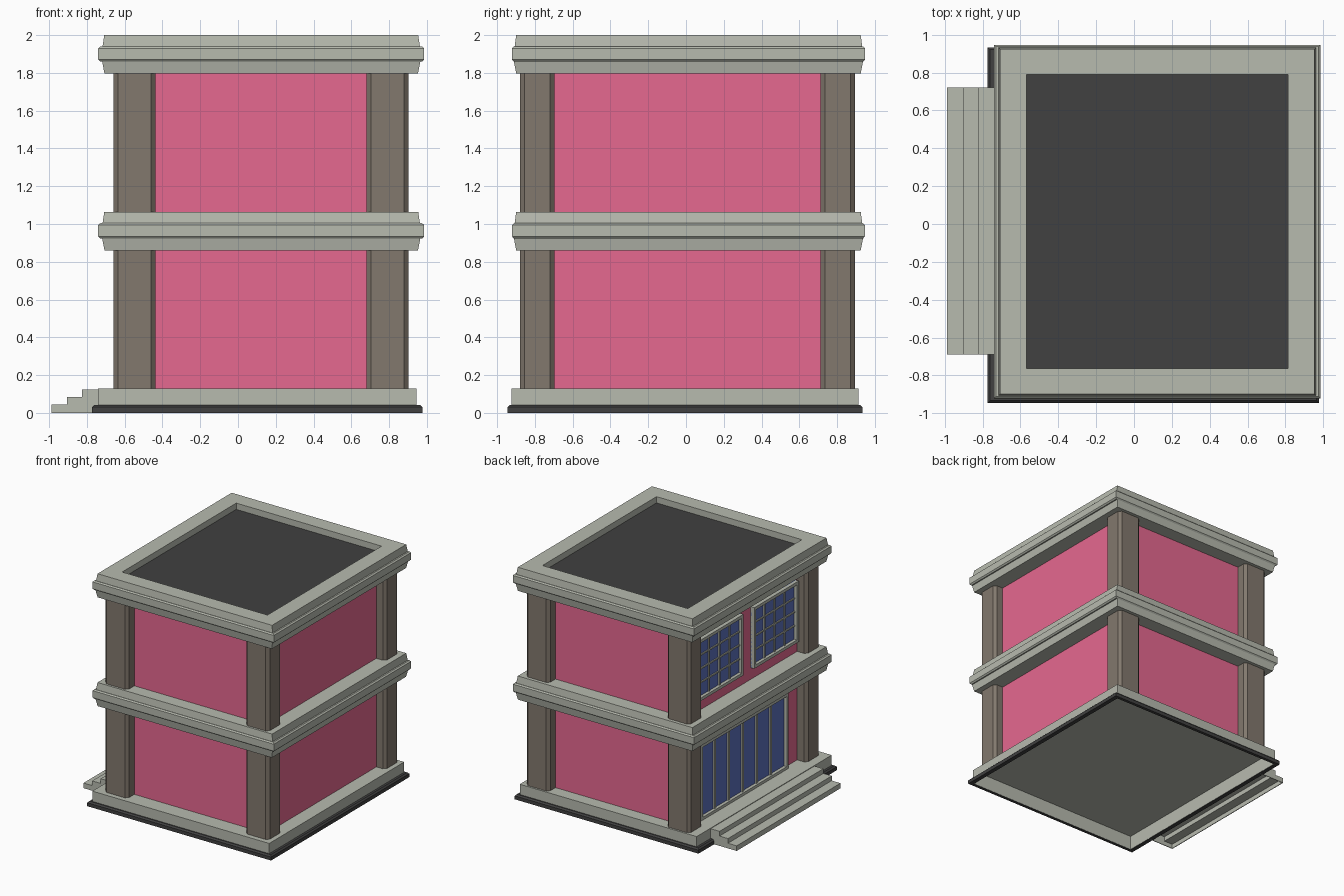
import bpy, bmesh

if "Cube" in bpy.data.objects:
    bpy.data.objects.remove(bpy.data.objects["Cube"])

def mat(name, r, g, b):
    m = bpy.data.materials.new(name)
    m.diffuse_color = (r, g, b, 1)
    m.use_nodes = True
    m.node_tree.nodes["Principled BSDF"].inputs["Base Color"].default_value = m.diffuse_color
    return m

STONE = mat("stone grey", 0.475, 0.495, 0.43)
PINK = mat("pink wall", 0.79, 0.14, 0.28)
TAUPE = mat("taupe column", 0.225, 0.19, 0.155)
DARK = mat("dark roof", 0.052, 0.052, 0.052)
BLUE = mat("blue glass", 0.11, 0.165, 0.52)

CX, CY = 0.123, 0.013   # centre of the building

def finish(name, bm, m):
    bmesh.ops.recalc_face_normals(bm, faces=bm.faces)
    me = bpy.data.meshes.new(name)
    bm.to_mesh(me)
    bm.free()
    me.materials.append(m)
    ob = bpy.data.objects.new(name, me)
    bpy.context.collection.objects.link(ob)
    return ob

def box(name, x0, x1, y0, y1, z0, z1, m, chamfer=0):
    bm = bmesh.new()
    bmesh.ops.create_cube(bm, size=1)
    for v in bm.verts:
        v.co.x = x1 if v.co.x > 0 else x0
        v.co.y = y1 if v.co.y > 0 else y0
        v.co.z = z1 if v.co.z > 0 else z0
    if chamfer:   # vertical edges only
        es = [e for e in bm.edges if abs(e.verts[0].co.z - e.verts[1].co.z) > 1e-4]
        bmesh.ops.bevel(bm, geom=es, offset=chamfer, segments=1, affect='EDGES')
    return finish(name, bm, m)

def loft(name, rings, m, close=False, cx=CX, cy=CY):
    """Stack rectangles (half x, half y, z); cap the ends or join last to first."""
    bm = bmesh.new()
    loops = [[bm.verts.new((cx + sx * hx, cy + sy * hy, z))
              for sx, sy in ((-1, -1), (1, -1), (1, 1), (-1, 1))] for hx, hy, z in rings]
    pairs = list(zip(loops, loops[1:]))
    if close:
        pairs.append((loops[-1], loops[0]))
    else:
        bm.faces.new(loops[0])
        bm.faces.new(loops[-1])
    for a, b in pairs:
        for i in range(4):
            j = (i + 1) % 4
            bm.faces.new((a[i], a[j], b[j], b[i]))
    return finish(name, bm, m)

# plinth ring and stone base, a shell that is open underneath
loft("plinth", [(0.838, 0.914, 0), (0.875, 0.94, 0), (0.875, 0.94, 0.03),
                (0.863, 0.928, 0.042), (0.838, 0.914, 0.042)], DARK, True, 0.102, -0.006)
loft("base_slab", [(0.836, 0.912, 0.124), (0.836, 0.912, 0.002), (0.842, 0.918, 0.002),
                   (0.842, 0.918, 0.13)], STONE, False, 0.102, -0.006)

# entrance steps, open underneath
def steps(y0=-0.69, y1=0.722, t=0.006):
    xs = (-0.988, -0.905, -0.825)
    for i, x in enumerate(xs):
        z = 0.044 + i * 0.0405
        x1 = xs[i + 1] + t if i < 2 else -0.735
        box(f"step_tread_{i + 1}", x, x1, y0, y1, z - t, z, STONE)
        box(f"step_riser_{i + 1}", x, x + t, y0, y1, max(z - 0.045, 0), z - t, STONE)
        for n, a in (("front", y0), ("back", y1 - t)):
            box(f"step_side_{n}_{i + 1}", x + t, x1, a, a + t, 0, z - t, STONE)
steps()

# walls
box("walls", -0.57, 0.818, -0.785, 0.803, 0.128, 1.90, PINK)

# chamfered corner columns
for nx, x in (("left", -0.66), ("right", 0.68)):
    for ny, y in (("front", -0.88), ("back", 0.713)):
        box(f"column_{ny}_{nx}", x, x + 0.223, y, y + 0.183, 0.128, 1.83, TAUPE, 0.024)

# cornices: stepped bands with tapered top and bottom
def band(z):
    return [(0.83, 0.912, z), (0.842, 0.924, z + 0.062), (0.852, 0.924, z + 0.062),
            (0.863, 0.934, z + 0.073), (0.863, 0.934, z + 0.133), (0.852, 0.924, z + 0.143),
            (0.84, 0.92, z + 0.143), (0.831, 0.912, z + 0.203)]

loft("middle_cornice", band(0.861), STONE)
loft("top_cornice", band(1.797) + [(0.692, 0.776, 2.0), (0.692, 0.776, 1.94)], STONE)
box("roof", CX - 0.692, CX + 0.692, CY - 0.776, CY + 0.776, 1.938, 1.946, DARK)

# windows on the entrance side: glass plate, frame and glazing bars
def window(name, y0, y1, z0, z1, cols, rows, f=0.03, bar=0.012):
    w = -0.57
    box(name + "_glass", w - 0.008, w + 0.001, y0, y1, z0, z1, BLUE)
    for n, a, b in (("bottom", z0, z0 + f), ("top", z1 - f, z1)):
        box(f"{name}_frame_{n}", w - 0.035, w, y0, y1, a, b, STONE)
    for n, a, b in (("a", y0, y0 + f), ("b", y1 - f, y1)):
        box(f"{name}_frame_{n}", w - 0.035, w, a, b, z0 + f, z1 - f, STONE)
    for i in range(1, cols):
        y = y0 + f + (y1 - y0 - 2 * f) * i / cols
        box(f"{name}_upright_{i}", w - 0.02, w, y - bar / 2, y + bar / 2, z0 + f, z1 - f, STONE)
    for i in range(1, rows):
        z = z0 + f + (z1 - z0 - 2 * f) * i / rows
        box(f"{name}_crossbar_{i}", w - 0.018, w, y0 + f, y1 - f, z - bar / 2, z + bar / 2, STONE)

window("upper_window_front", -0.67, -0.065, 1.165, 1.69, 4, 4, 0.026)
window("upper_window_back", 0.08, 0.685, 1.165, 1.69, 4, 4, 0.026)
window("glass_doors", -0.53, 0.66, 0.13, 0.78, 6, 1, 0.024, 0.022)
